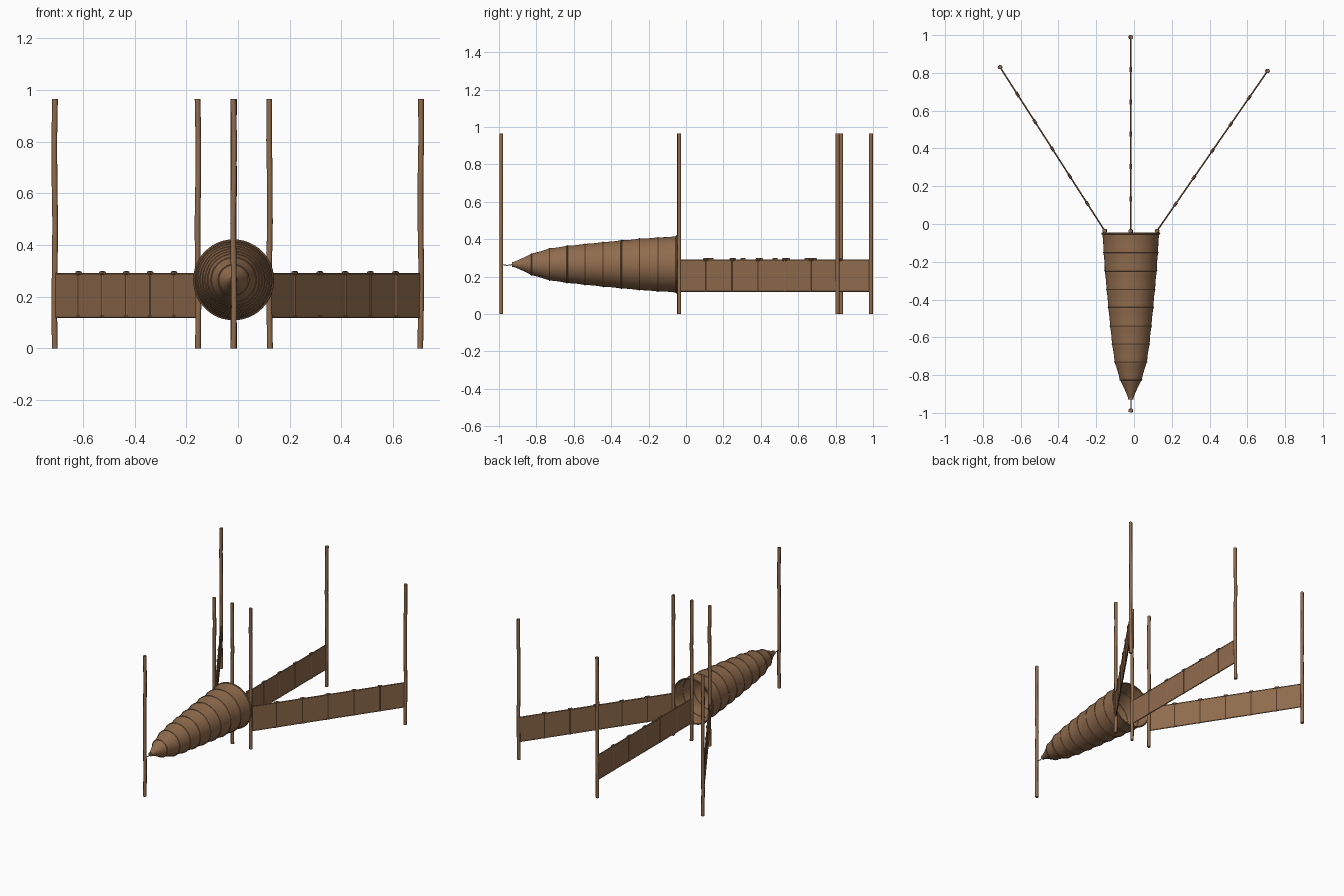
import bpy, bmesh, math
from mathutils import Vector

if "Cube" in bpy.data.objects:
    bpy.data.objects.remove(bpy.data.objects["Cube"])

brown = bpy.data.materials.new("net_brown")
brown.diffuse_color = (0.28, 0.15, 0.075, 1)
brown.use_nodes = True
brown.node_tree.nodes["Principled BSDF"].inputs["Base Color"].default_value = brown.diffuse_color
CX, CZ = -0.017, 0.265


def make(name, bm):
    bmesh.ops.recalc_face_normals(bm, faces=bm.faces)
    me = bpy.data.meshes.new(name)
    bm.to_mesh(me)
    bm.free()
    me.materials.append(brown)
    ob = bpy.data.objects.new(name, me)
    bpy.context.collection.objects.link(ob)
    bpy.context.view_layer.objects.active = ob
    bpy.ops.object.select_all(action='DESELECT')
    ob.select_set(True)
    bpy.ops.object.shade_smooth_by_angle(angle=math.radians(40))
    return ob


def tube(name, points, radius, sides=10):
    """Capped round tube swept through a few points."""
    bm = bmesh.new()
    pts = [Vector(p) for p in points]
    rings = []
    for i, p in enumerate(pts):
        d = (pts[min(i + 1, len(pts) - 1)] - pts[max(i - 1, 0)]).normalized()
        a = d.cross(Vector((0, 1, 0)) if abs(d.y) < 0.7 else Vector((0, 0, 1))).normalized()
        b = d.cross(a)
        rings.append([bm.verts.new(p + radius * (math.cos(t) * a + math.sin(t) * b))
                      for t in (2 * math.pi * k / sides for k in range(sides))])
    for r, s in zip(rings, rings[1:]):
        for k in range(sides):
            bm.faces.new((r[k], r[(k + 1) % sides], s[(k + 1) % sides], s[k]))
    bm.faces.new(rings[0])
    bm.faces.new(rings[-1])
    return make(name, bm)


def lathe(name, profile, closed, sides=48):
    """Revolve (y, radius) points about the net's long axis."""
    bm = bmesh.new()
    rings = [[bm.verts.new((CX + r * math.cos(t), y, CZ + r * math.sin(t)))
              for t in (2 * math.pi * k / sides for k in range(sides))] for y, r in profile]
    n = len(rings)
    for i in range(n if closed else n - 1):
        r, s = rings[i], rings[(i + 1) % n]
        for k in range(sides):
            bm.faces.new((r[k], r[(k + 1) % sides], s[(k + 1) % sides], s[k]))
    return make(name, bm)


# Stakes: slightly wavy poles
base = [(-0.155, -0.036), (CX, -0.038), (0.122, -0.036)]
outer = [(-0.709, 0.83), (CX, 0.989), (0.707, 0.81)]
for i, (x, y) in enumerate(base + outer + [(CX, -0.988)]):
    tube(f"stake_{i + 1}", [(x + 0.002 * math.sin(j * 1.7 + i), y, 0.965 * j / 6)
                            for j in range(7)], 0.011)

# Leader walls: net panel, edge ropes, drop ropes, floats and weights
Z0, Z1 = 0.122, 0.288
for w, (p, q) in enumerate(zip(base, outer)):
    a, b = Vector((*p, 0)), Vector((*q, 0))
    side = (b - a).normalized().cross(Vector((0, 0, 1))) * 0.002
    bm = bmesh.new()
    lo = [bm.verts.new(v + Vector((0, 0, Z0))) for v in (a - side, b - side, b + side, a + side)]
    hi = [bm.verts.new(v.co + Vector((0, 0, Z1 - Z0))) for v in lo]
    bm.faces.new(lo)
    bm.faces.new(hi)
    for k in range(4):
        bm.faces.new((lo[k], lo[(k + 1) % 4], hi[(k + 1) % 4], hi[k]))
    make(f"leader_net_{w + 1}", bm)
    for z, label in ((Z0, "foot_rope"), (Z1, "head_rope")):
        tube(f"{label}_{w + 1}", [a + Vector((0, 0, z)), b + Vector((0, 0, z))], 0.004, 8)
    for i in range(1, 6):
        c = a.lerp(b, i / 6)
        d = (b - a).normalized() * 0.013
        tube(f"drop_rope_{w + 1}_{i}", [c + Vector((0, 0, Z0)), c + Vector((0, 0, Z1))], 0.0045, 8)
        for z, r, label in ((Z1 + 0.003, 0.0075, "float"), (Z0, 0.005, "weight")):
            o = Vector((0, 0, z))
            tube(f"{label}_{w + 1}_{i}", [c - d + o, c + d + o], r, 8)

# Net bag: profile dips slightly between the hoops
hoops = [(-0.92, 0.014), (-0.825, 0.058), (-0.73, 0.086), (-0.635, 0.1), (-0.54, 0.11),
         (-0.443, 0.12), (-0.346, 0.129), (-0.248, 0.138), (-0.15, 0.145), (-0.05, 0.151)]
profile = []
for (y0, r0), (y1, r1) in zip(hoops, hoops[1:]):
    for j in range(4):
        t = j / 4
        profile.append((y0 + (y1 - y0) * t, r0 + (r1 - r0) * t - 0.008 * t * (1 - t)))
profile.append(hoops[-1])
lathe("net_bag", profile, False)

# Hoops
for i, (y, r) in enumerate(hoops[1:]):
    h = 0.0055 if i == 8 else 0.003
    lathe(f"hoop_{i + 1}", [(y + h * math.cos(t), r + h * math.sin(t))
                            for t in (k * math.pi / 4 for k in range(8))], True)

# Closed tip of the bag and its sagging tie cord
tube("bag_tip", [(CX, -0.93, CZ), (CX, -0.915, CZ)], 0.014, 16)
tube("tie_cord", [(CX, -0.925, CZ), (CX, -0.942, CZ - 0.004), (CX, -0.96, CZ - 0.005),
                  (CX, -0.988, CZ)], 0.0025, 8)
